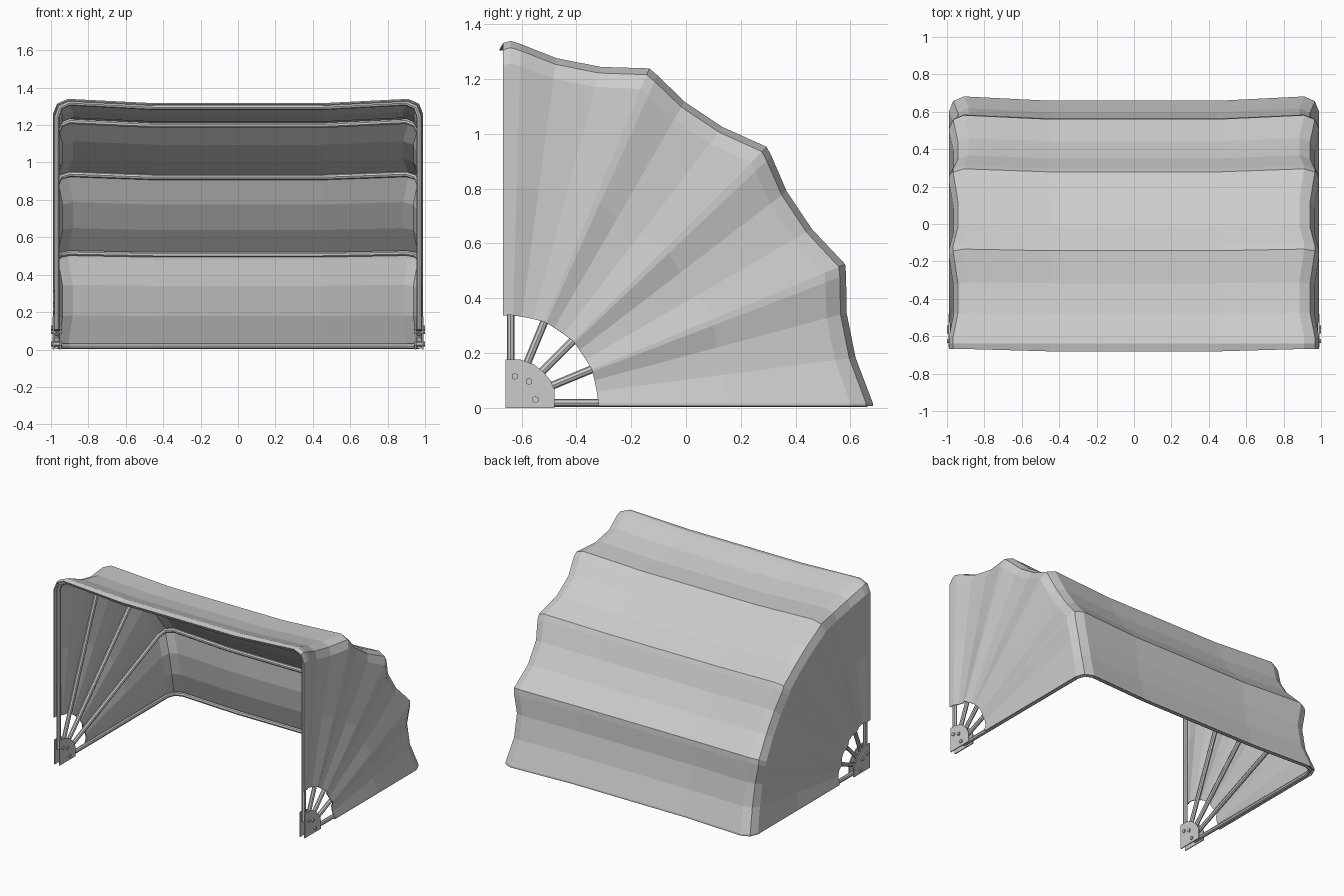
import bpy, bmesh, math
from mathutils import Vector

cube = bpy.data.objects.get("Cube")
if cube:
    bpy.data.objects.remove(cube)

grey = bpy.data.materials.new("plain grey")
grey.use_nodes = True
grey.diffuse_color = (0.6, 0.6, 0.6, 1)
grey.node_tree.nodes["Principled BSDF"].inputs["Base Color"].default_value = (0.6, 0.6, 0.6, 1)

PIVOT_Y, PIVOT_Z = -0.64, 0.018
RIBS = 5
STEP = math.radians(22.5)


def place(x, r, angle):
    """Point at radius r on a plane turned about the pivot axis."""
    return Vector((x, PIVOT_Y + r * math.cos(angle), PIVOT_Z + r * math.sin(angle)))


def mirrored(half):
    return half + [(-x, r) for x, r in reversed(half)]


def add_mesh(name, bm):
    mesh = bpy.data.meshes.new(name)
    bm.to_mesh(mesh)
    bm.free()
    mesh.materials.append(grey)
    obj = bpy.data.objects.new(name, mesh)
    bpy.context.collection.objects.link(obj)
    return obj


def add_prism(name, outline, x0, x1):
    """Extrude a (y, z) outline along x."""
    bm = bmesh.new()
    face = bm.faces.new([bm.verts.new((x0, y, z)) for y, z in outline])
    ext = bmesh.ops.extrude_face_region(bm, geom=[face])
    moved = [v for v in ext["geom"] if isinstance(v, bmesh.types.BMVert)]
    bmesh.ops.translate(bm, verts=moved, vec=(x1 - x0, 0, 0))
    bmesh.ops.recalc_face_normals(bm, faces=bm.faces)
    return add_mesh(name, bm)


# Canopy: one hoop profile swept from upright to flat, sagging between ribs
hoop = mirrored([(0.99, 0.32), (0.99, 0.8), (0.99, 1.24), (0.967, 1.297),
                 (0.91, 1.322), (0.45, 1.299)])


def canopy_row(angle, sag_x, sag_r):
    row = []
    for x, r in hoop:
        reach = r / 1.32
        side = sag_x * (0.4 + 0.6 * reach) if abs(x) > 0.9 else 0
        row.append(place(x - math.copysign(side, x), r - sag_r * reach ** 2, angle))
    return row


rows = []
# Front hem, bowing slightly forward in the middle
hem = canopy_row(math.pi / 2, 0, 0.008)
for p in hem:
    p.y -= 0.041 if abs(p.x) < 0.5 else 0.028
rows.append(hem)
sags = [(0, 0, 0), (0.07, 0, 0.011), (1 / 3, 0.026, 0.052), (2 / 3, 0.026, 0.052)]
for panel in range(RIBS - 1):
    for t, sag_x, sag_r in sags:
        rows.append(canopy_row(math.pi / 2 - (panel + t) * STEP, sag_x, sag_r))
rows.append(canopy_row(0, 0, 0))
# Bottom hem
rows.append([p - Vector((0, 0, 0.012)) for p in rows[-1]])

bm = bmesh.new()
grid = [[bm.verts.new(p) for p in row] for row in rows]
for a, b in zip(grid, grid[1:]):
    for i in range(len(hoop) - 1):
        bm.faces.new((a[i], a[i + 1], b[i + 1], b[i]))
bm.normal_update()
outward = sum(f.normal.dot(f.calc_center_median() - Vector((0, PIVOT_Y, PIVOT_Z)))
              for f in bm.faces)
if outward < 0:
    bmesh.ops.reverse_faces(bm, faces=bm.faces)
canopy = add_mesh("canopy", bm)
shell = canopy.modifiers.new("thickness", "SOLIDIFY")
shell.thickness = 0.006
shell.offset = -1

# Ribs: bent tubes just inside the canopy
tube_path = mirrored([(0.969, 0.09), (0.969, 1.225), (0.95, 1.277),
                      (0.9, 1.3), (0.45, 1.277)])
for k in range(RIBS):
    angle = math.pi / 2 - k * STEP
    curve = bpy.data.curves.new(f"rib_{k + 1}", "CURVE")
    curve.dimensions = "3D"
    curve.bevel_depth = 0.0145
    curve.bevel_resolution = 2
    curve.use_fill_caps = True
    spline = curve.splines.new("POLY")
    spline.points.add(len(tube_path) - 1)
    for point, (x, r) in zip(spline.points, tube_path):
        p = place(x, r, angle)
        if k == 0 and abs(x) < 0.5:
            p.y -= 0.015
        point.co = (*p, 1)
    spline.use_smooth = False
    curve.materials.append(grey)
    bpy.context.collection.objects.link(bpy.data.objects.new(f"rib_{k + 1}", curve))

# Hinge brackets: paired quadrant plates with hexagonal bolts
plate = [(-0.66, 0), (-0.48, 0), (-0.48, 0.065), (-0.495, 0.1), (-0.52, 0.13),
         (-0.555, 0.158), (-0.605, 0.176), (-0.66, 0.176)]
bolts = [(-0.625, 0.115), (-0.573, 0.096), (-0.55, 0.03)]
for side, s in (("left", 1), ("right", -1)):
    add_prism(f"{side}_outer_plate", plate, s * 0.984, s * 0.991)
    add_prism(f"{side}_inner_plate", plate, s * 0.947, s * 0.954)
    for n, (y, z) in enumerate(bolts):
        hexagon = [(y + 0.013 * math.cos(math.radians(60 * i + 30)),
                    z + 0.013 * math.sin(math.radians(60 * i + 30))) for i in range(6)]
        add_prism(f"{side}_bolt_{n + 1}", hexagon, s * 0.94, s * 1.0)
